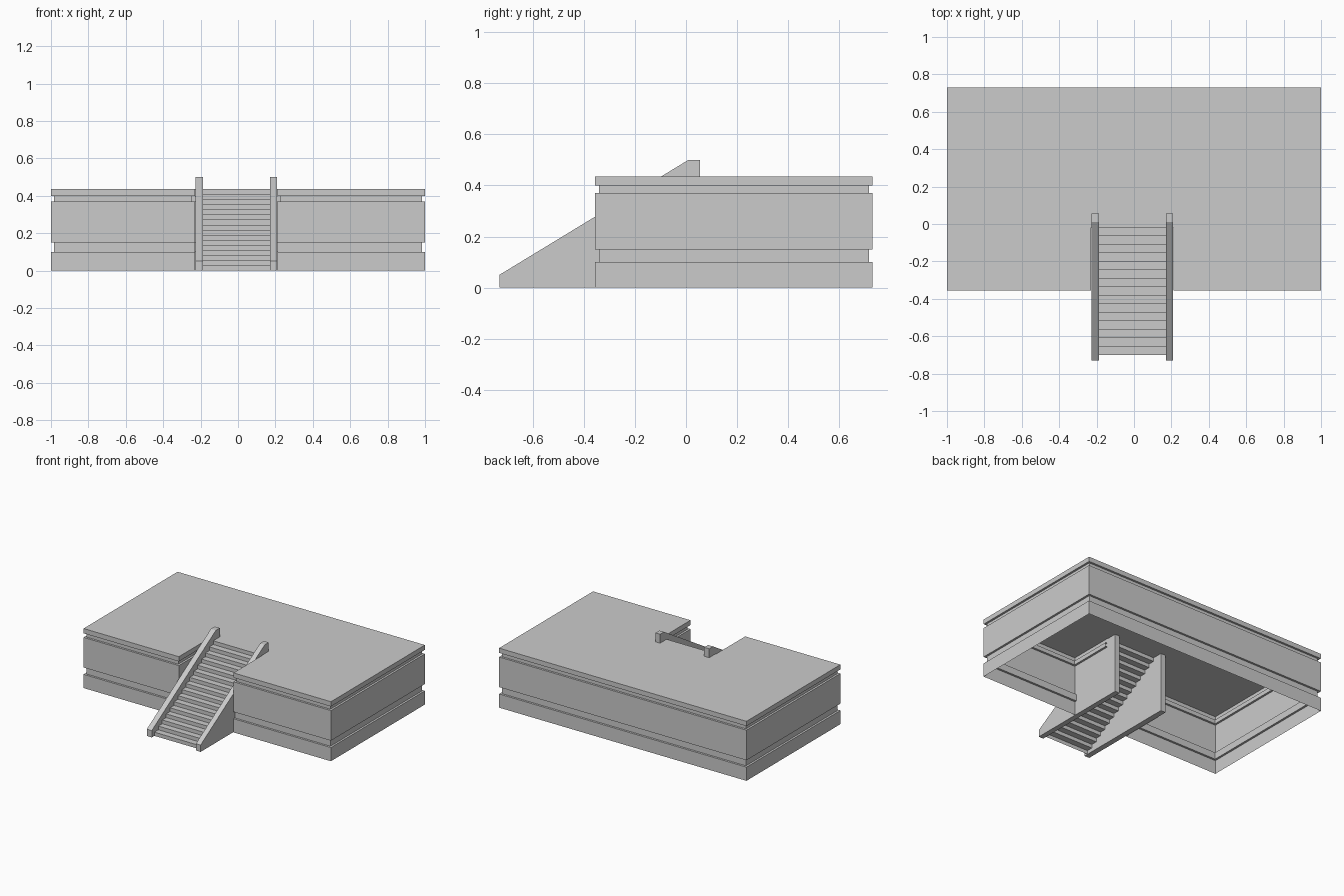
import bpy, bmesh

if "Cube" in bpy.data.objects:
    bpy.data.objects.remove(bpy.data.objects["Cube"])

Y0, Y1 = -0.355, 0.73        # platform front and back
NL, NR = -0.23, 0.212        # stair notch sides
NB = -0.02                   # stair notch back edge
TOP = 0.435
GROOVE = 0.015


def finish(name, bm):
    mesh = bpy.data.meshes.new(name)
    bm.to_mesh(mesh)
    bm.free()
    obj = bpy.data.objects.new(name, mesh)
    bpy.context.collection.objects.link(obj)
    return obj


def outline(d, n):
    """Platform outline inset by d on the outside and n in the notch."""
    return [(NR + n, NB), (NR + n, Y0 + d), (1 - d, Y0 + d), (1 - d, Y1 - d),
            (-1 + d, Y1 - d), (-1 + d, Y0 + d), (NL - n, Y0 + d), (NL - n, NB)]


# Platform: open-bottomed shell with two recessed bands and a notched deck
levels = [(0, 0, 0), (0.10, 0, 0), (0.10, GROOVE, 0), (0.15, GROOVE, 0), (0.15, 0, 0),
          (0.37, 0, 0), (0.37, GROOVE, GROOVE), (0.40, GROOVE, GROOVE), (0.40, 0, 0), (TOP, 0, 0)]
bm = bmesh.new()
rings = [[bm.verts.new((x, y, z)) for x, y in outline(d, n)] for z, d, n in levels]
for a, b in zip(rings, rings[1:]):
    for i in range(len(a) - 1):
        quad = (a[i], a[i + 1], b[i + 1], b[i])
        if len({tuple(v.co) for v in quad}) == 4:
            bm.faces.new(quad)
bm.faces.new(rings[-1])
bmesh.ops.remove_doubles(bm, verts=bm.verts, dist=1e-5)
finish("platform", bm)

# Steps: a thin folded sheet of risers and treads
RISERS = 16
rise = TOP / RISERS
run = (NB + 0.70) / (RISERS - 1)
profile = [(-0.70, 0)]
for i in range(RISERS):
    y = -0.70 + i * run
    profile.append((y, (i + 1) * rise))
    if i < RISERS - 1:
        profile.append((y + run, (i + 1) * rise))
bm = bmesh.new()
left = [bm.verts.new((-0.186, y, z)) for y, z in profile]
right = [bm.verts.new((0.171, y, z)) for y, z in profile]
for i in range(len(profile) - 1):
    bm.faces.new((left[i], right[i], right[i + 1], left[i + 1]))
finish("steps", bm)

# Side walls of the stair
side = [(-0.73, 0), (0.055, 0), (0.055, 0.50), (0.01, 0.50), (-0.73, 0.05)]
for name, x0, x1 in (("left_stair_wall", -0.226, -0.186), ("right_stair_wall", 0.171, 0.209)):
    bm = bmesh.new()
    face = bm.faces.new([bm.verts.new((x0, y, z)) for y, z in side])
    ext = bmesh.ops.extrude_face_region(bm, geom=[face], use_keep_orig=True)
    moved = [g for g in ext["geom"] if isinstance(g, bmesh.types.BMVert)]
    bmesh.ops.translate(bm, verts=moved, vec=(x1 - x0, 0, 0))
    bmesh.ops.recalc_face_normals(bm, faces=bm.faces)
    finish(name, bm)
